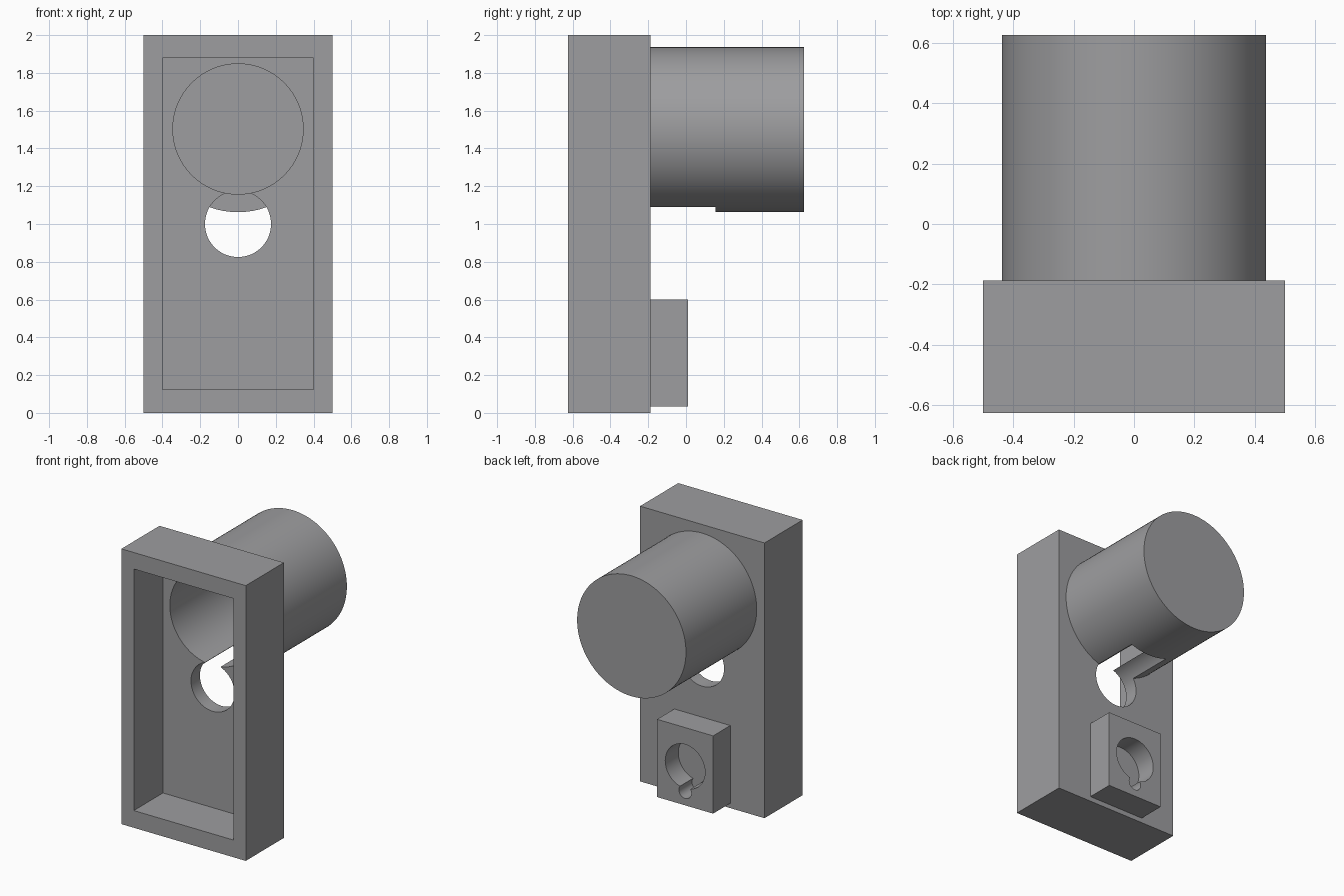
import bpy
import math

if "Cube" in bpy.data.objects:
    bpy.data.objects.remove(bpy.data.objects["Cube"], do_unlink=True)

# One plain grey for the whole moulding
grey = bpy.data.materials.new("plain_grey")
grey.use_nodes = True
colour = (0.34, 0.34, 0.35, 1)
grey.diffuse_color = colour
grey.node_tree.nodes["Principled BSDF"].inputs["Base Color"].default_value = colour

FRONT, WALL_FRONT, WALL_BACK, REAR = -0.625, -0.29, -0.187, 0.625


def box(name, x, y0, y1, z0, z1):
    """Box of half width x between two depths and two heights."""
    bpy.ops.mesh.primitive_cube_add(size=1, location=(0, (y0 + y1) / 2, (z0 + z1) / 2))
    obj = bpy.context.object
    obj.name = name
    obj.scale = (2 * x, y1 - y0, z1 - z0)
    bpy.ops.object.transform_apply(location=True, rotation=True, scale=True)
    return obj


def rod(name, radius, y0, y1, z, sides=96):
    """Cylinder running front to back."""
    bpy.ops.mesh.primitive_cylinder_add(
        vertices=sides, radius=radius, depth=y1 - y0,
        location=(0, (y0 + y1) / 2, z), rotation=(math.pi / 2, 0, 0))
    obj = bpy.context.object
    obj.name = name
    bpy.ops.object.transform_apply(location=True, rotation=True, scale=True)
    return obj


def cut(part, cutters):
    """Subtract each cutter from the part and apply the result."""
    bpy.context.view_layer.objects.active = part
    for cutter in cutters:
        mod = part.modifiers.new("cut", 'BOOLEAN')
        mod.operation = 'DIFFERENCE'
        mod.solver = 'EXACT'
        mod.object = cutter
        bpy.ops.object.modifier_apply(modifier=mod.name)


# Solid parts
housing = box("housing", 0.5, FRONT, WALL_BACK, 0, 2)
tube = rod("rear_tube", 0.4375, WALL_BACK, REAR, 1.5)
block = box("mounting_block", 0.225, WALL_BACK, 0.01, 0.035, 0.6)

# Cutters: open front, tube bore, cable hole, keyhole with its lower notch
cavity = box("cavity_cutter", 0.4, FRONT - 0.1, WALL_FRONT, 0.125, 1.88)
bore = rod("bore_cutter", 0.345, WALL_FRONT - 0.05, 0.53, 1.503)
cable = rod("cable_cutter", 0.175, WALL_FRONT - 0.05, 0.155, 1.0, 64)
keyhole = rod("keyhole_cutter", 0.16, -0.14, 0.1, 0.3175, 64)
notch = rod("notch_cutter", 0.05, -0.14, 0.1, 0.135, 32)

cut(housing, [cavity, bore, cable])
cut(tube, [bore, cable])
cut(block, [keyhole, notch])

for helper in (cavity, bore, cable, keyhole, notch):
    bpy.data.objects.remove(helper, do_unlink=True)

# Finish: material and smooth round walls with crisp edges
for part in (housing, tube, block):
    part.data.materials.clear()
    part.data.materials.append(grey)
    bpy.ops.object.select_all(action='DESELECT')
    part.select_set(True)
    bpy.context.view_layer.objects.active = part
    bpy.ops.object.shade_smooth_by_angle(angle=math.radians(30))
